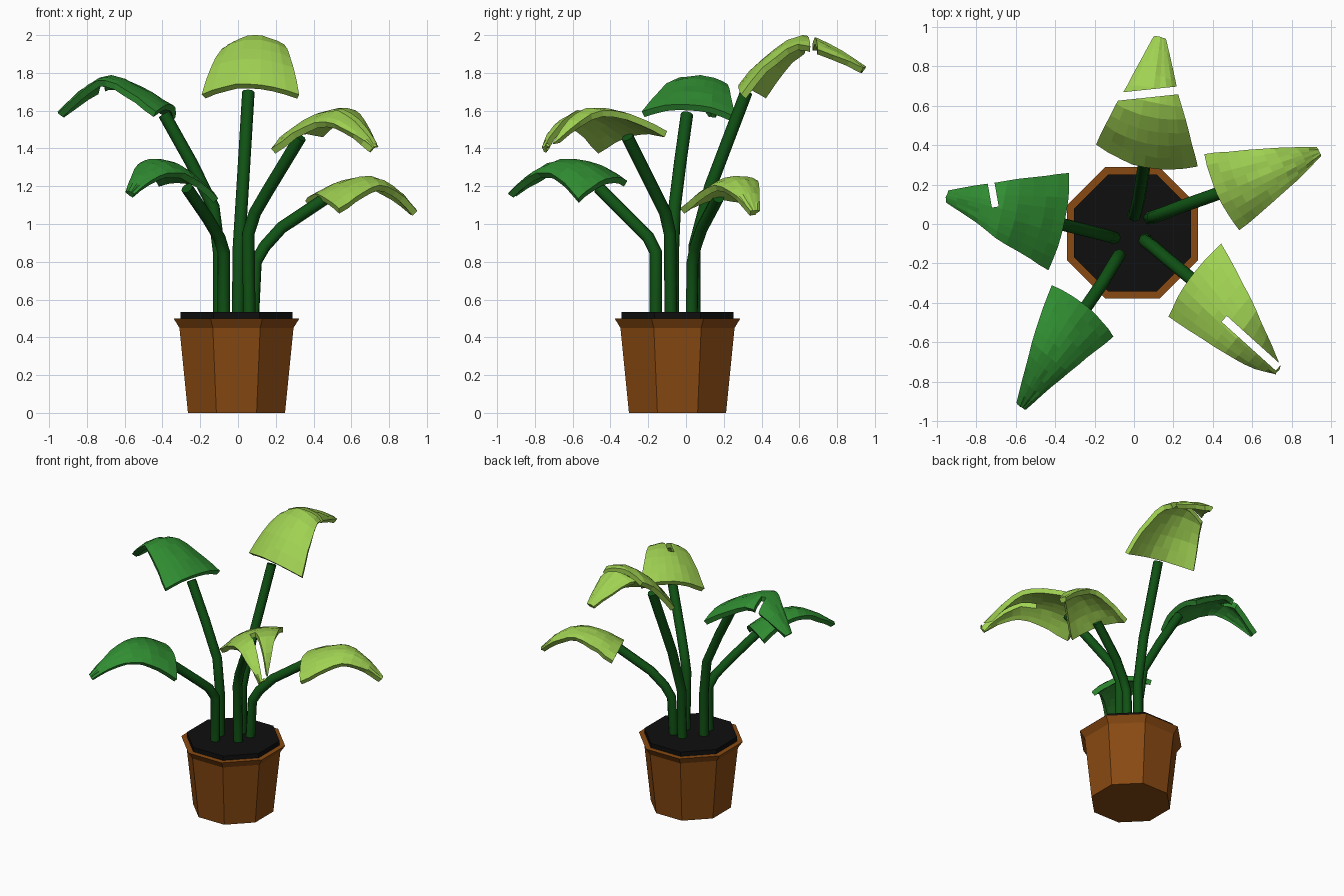
import bpy, bmesh, math, random
from mathutils import Vector

if "Cube" in bpy.data.objects:
    bpy.data.objects.remove(bpy.data.objects["Cube"])

random.seed(4)


def material(name, rgb):
    m = bpy.data.materials.new(name)
    m.diffuse_color = (*rgb, 1)
    m.use_nodes = True
    m.node_tree.nodes["Principled BSDF"].inputs["Base Color"].default_value = m.diffuse_color
    return m


TERRACOTTA = material("terracotta", (0.25, 0.068, 0.006))
SOIL = material("black soil", (0.0045, 0.0045, 0.0045))
STEM = material("stem green", (0.005, 0.085, 0.007))
DARK = material("dark leaf green", (0.03, 0.27, 0.032))
LIGHT = material("light leaf green", (0.35, 0.64, 0.085))


def finish(name, bm, mat):
    bmesh.ops.recalc_face_normals(bm, faces=bm.faces)
    me = bpy.data.meshes.new(name)
    bm.to_mesh(me)
    bm.free()
    me.materials.append(mat)
    ob = bpy.data.objects.new(name, me)
    bpy.context.collection.objects.link(ob)
    return ob


def octagon_lathe(name, profile, mat, cx=-0.008, cy=-0.045):
    """Closed eight-sided solid from (half width, z) pairs, flats facing the axes."""
    bm = bmesh.new()
    rings = []
    for half, z in profile:
        r = half / math.cos(math.pi / 8)
        rings.append([bm.verts.new((cx + r * math.cos((k + .5) * math.pi / 4),
                                    cy + r * math.sin((k + .5) * math.pi / 4), z))
                      for k in range(8)])
    for a, b in zip(rings, rings[1:]):
        for k in range(8):
            bm.faces.new((a[k], a[(k + 1) % 8], b[(k + 1) % 8], b[k]))
    bm.faces.new(rings[0])
    bm.faces.new(rings[-1])
    return finish(name, bm, mat)


def spline(pts, t):
    """Catmull-Rom point at t in 0..1."""
    p = [Vector(q) for q in pts]
    p = [2 * p[0] - p[1]] + p + [2 * p[-1] - p[-2]]
    f = t * (len(pts) - 1)
    i = min(int(f), len(pts) - 2)
    u = f - i
    a, b, c, d = p[i:i + 4]
    return .5 * (2 * b + (c - a) * u + (2 * a - 5 * b + 4 * c - d) * u ** 2
                 + (3 * b - a - 3 * c + d) * u ** 3)


def stem(name, pts):
    cu = bpy.data.curves.new(name, 'CURVE')
    cu.dimensions = '3D'
    cu.bevel_depth = 0.033
    cu.bevel_resolution = 2
    cu.use_fill_caps = True
    sp = cu.splines.new('POLY')
    sp.points.add(len(pts) - 1)
    for p, q in zip(sp.points, pts):
        p.co = (*q, 1)
    cu.materials.append(STEM)
    ob = bpy.data.objects.new(name, cu)
    bpy.context.collection.objects.link(ob)
    bpy.ops.object.select_all(action='DESELECT')
    ob.select_set(True)
    bpy.context.view_layer.objects.active = ob
    bpy.ops.object.convert(target='MESH')


def leaf(name, spine, half, mat, sag=0.06, rows=10, cols=8):
    """Tapering blade arched along its spine and across its width."""
    half = Vector(half)
    bm = bmesh.new()
    grid = []
    for i in range(rows + 1):
        t = i / rows
        tangent = spline(spine, min(t + .02, 1)) - spline(spine, max(t - .02, 0))
        up = tangent.cross(half).normalized()
        up = up if up.z > 0 else -up
        taper = 1 - 0.9 * t ** 1.1
        row = []
        for j in range(cols + 1):
            s = 2 * j / cols - 1
            co = spline(spine, t) + half * s * taper - up * sag * s * s * taper
            co += up * random.uniform(-.004, .004)
            row.append(bm.verts.new(co))
        grid.append(row)
    for a, b in zip(grid, grid[1:]):
        for j in range(cols):
            bm.faces.new((a[j], a[j + 1], b[j + 1], b[j]))
    ob = finish(name, bm, mat)
    mod = ob.modifiers.new("thickness", 'SOLIDIFY')
    mod.thickness = 0.035
    mod.offset = 0
    return ob


def tear(ob, centre, size, degrees):
    """Cut a straight vertical gap through a leaf."""
    bpy.ops.mesh.primitive_cube_add(size=1, location=(*centre, 1.6),
                                    rotation=(0, 0, math.radians(degrees)))
    cutter = bpy.context.object
    cutter.name = ob.name + "_cutter"
    cutter.scale = (*size, 1.2)
    cutter.hide_render = True
    cutter.display_type = 'WIRE'
    mod = ob.modifiers.new("tear", 'BOOLEAN')
    mod.operation = 'DIFFERENCE'
    mod.solver = 'EXACT'
    mod.object = cutter


# Pot with flared rim, and soil slab
octagon_lathe("pot", [(0.257, 0), (0.302, 0.45), (0.333, 0.5)], TERRACOTTA)
octagon_lathe("soil", [(0.297, 0.47), (0.297, 0.533)], SOIL)

# Stems
stem("left_stem", [(-0.1, -0.07, .5), (-0.1, -0.07, .85), (-0.13, -0.06, 1.09),
                   (-0.25, -0.03, 1.33), (-0.39, 0.005, 1.58)])
stem("back_stem", [(0, 0.045, .5), (0.005, 0.045, .88), (0.025, 0.13, 1.2),
                   (0.055, 0.32, 1.7)])
stem("right_stem", [(0.08, 0.03, .5), (0.095, 0.035, .8), (0.14, 0.05, .88),
                    (0.23, 0.085, .98), (0.47, 0.17, 1.14)])
stem("front_right_stem", [(0.06, -0.08, .5), (0.055, -0.085, .95), (0.09, -0.11, 1.06),
                          (0.16, -0.17, 1.18), (0.33, -0.31, 1.46)])
stem("front_left_stem", [(-0.075, -0.16, .5), (-0.075, -0.16, .85), (-0.1, -0.2, .93),
                         (-0.16, -0.3, 1.03), (-0.27, -0.46, 1.19)])

# Leaves
left = leaf("left_leaf", [(-0.36, 0.01, 1.62), (-0.5, 0.04, 1.7), (-0.67, 0.075, 1.77),
                          (-0.8, 0.11, 1.71), (-0.94, 0.14, 1.58)],
            (0.05, 0.24, -0.015), DARK)
back = leaf("back_leaf", [(0.055, 0.30, 1.73), (0.07, 0.45, 1.89), (0.09, 0.62, 1.98),
                          (0.11, 0.78, 1.92), (0.13, 0.94, 1.82)],
            (0.25, -0.055, 0), LIGHT, sag=0.08)
leaf("right_leaf", [(0.43, 0.15, 1.14), (0.56, 0.205, 1.205), (0.70, 0.265, 1.235),
                    (0.83, 0.32, 1.17), (0.93, 0.36, 1.06)],
     (-0.085, 0.185, 0.02), LIGHT)
front_right = leaf("front_right_leaf",
                   [(0.29, -0.28, 1.48), (0.41, -0.41, 1.56), (0.54, -0.55, 1.59),
                    (0.64, -0.66, 1.51), (0.72, -0.74, 1.4)],
                   (0.13, 0.18, 0.045), LIGHT)
leaf("front_left_leaf", [(-0.24, -0.43, 1.22), (-0.33, -0.55, 1.3), (-0.42, -0.68, 1.32),
                         (-0.5, -0.8, 1.26), (-0.57, -0.92, 1.16)],
     (-0.15, 0.125, 0.045), DARK)

# Tears in the leaves
tear(left, (-0.715, 0.15), (0.035, 0.13), 10)
tear(back, (0.1, 0.665), (0.6, 0.04), 6)
tear(front_right, (0.595, -0.605), (0.37, 0.04), -42)
